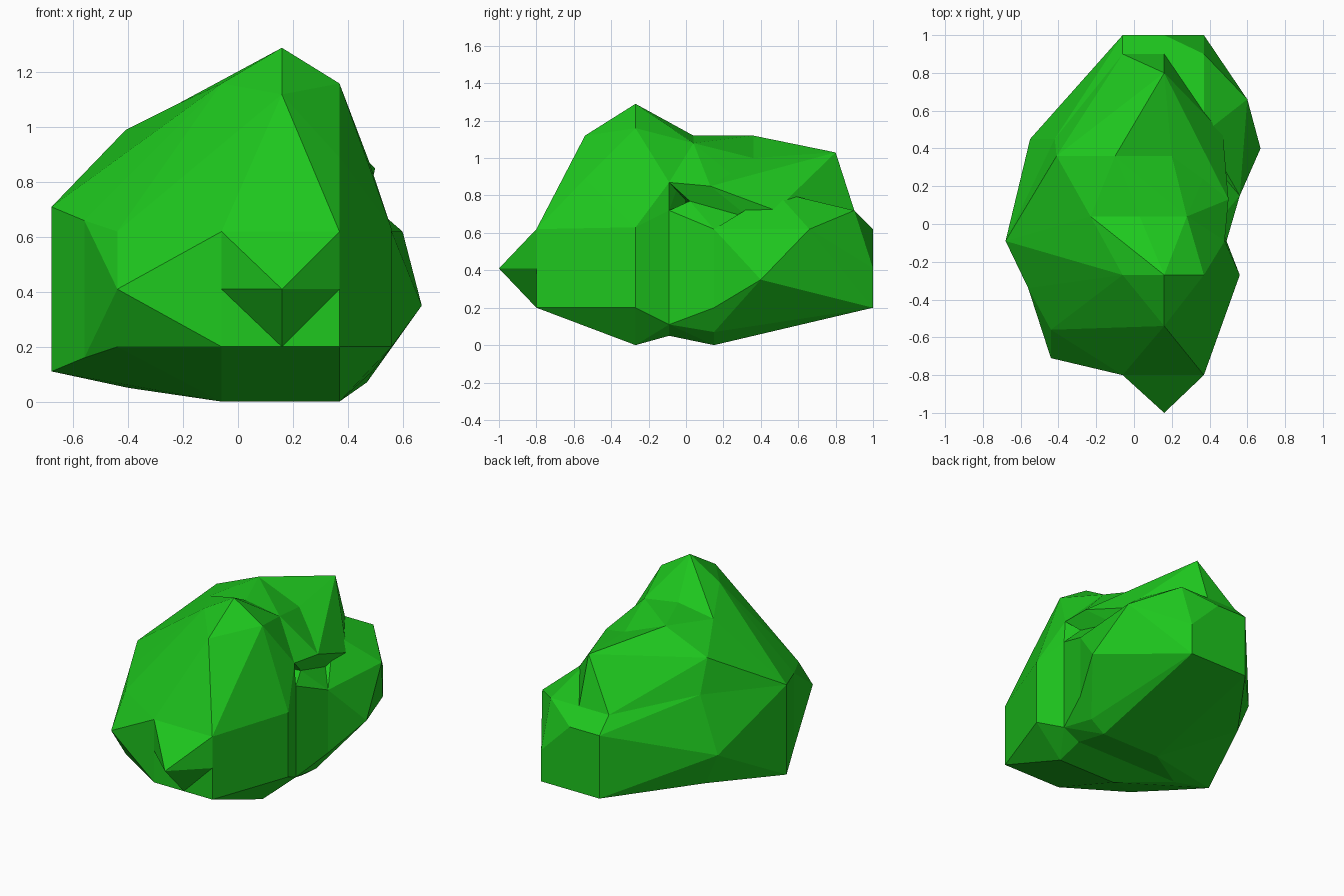
import bpy
import bmesh

# Remove the default object
default_cube = bpy.data.objects.get("Cube")
if default_cube:
    bpy.data.objects.remove(default_cube, do_unlink=True)

# One leafy green for the whole shape
leaf_green = bpy.data.materials.new("leaf_green")
leaf_green.use_nodes = True
green = (0.013, 0.57, 0.013, 1)
leaf_green.diffuse_color = green
leaf_green.node_tree.nodes["Principled BSDF"].inputs["Base Color"].default_value = green


def ring(y, *profile):
    """Place (x, z) profile points on a plane across the length of the shape."""
    return [(x, y, z) for x, z in profile]


def column(x, y, *heights):
    """Stack points above each other to form an upright edge."""
    return [(x, y, z) for z in heights]


def lobe(name, *point_groups):
    """Make a faceted convex lobe that wraps the given groups of points."""
    bm = bmesh.new()
    for point in sorted({p for group in point_groups for p in group}):
        bm.verts.new(point)
    result = bmesh.ops.convex_hull(bm, input=bm.verts)
    unused = {e for key in ("geom_interior", "geom_unused") for e in result[key]
              if isinstance(e, bmesh.types.BMVert)}
    bmesh.ops.delete(bm, geom=list(unused), context='VERTS')
    bmesh.ops.recalc_face_normals(bm, faces=bm.faces)
    mesh = bpy.data.meshes.new(name)
    bm.to_mesh(mesh)
    bm.free()
    mesh.materials.append(leaf_green)
    obj = bpy.data.objects.new(name, mesh)
    bpy.context.collection.objects.link(obj)
    return obj


# Pointed nose and the upright front wall with its undercut left corner
nose = column(0.16, -1, 0.41) + ring(-0.8, (0.16, 0.2))
wall_top = ring(-0.8, (-0.06, 0.41), (-0.06, 0.62), (0.37, 0.41), (0.37, 0.62))
wall_base = ring(-0.8, (-0.06, 0.2), (0.37, 0.2))
left_corner = column(-0.44, -0.56, 0.2, 0.62) + column(-0.44, -0.71, 0.41)

# Brow below the peak, and the widest front section with the peak
brow = ring(-0.54, (0.16, 1.12), (0.37, 0.89), (-0.06, 0.89))
peak = (ring(-0.27, (0.16, 1.29), (0.37, 1.16), (-0.06, 1.16), (0.47, 0.88),
             (0.56, 0.63), (0.56, 0.2), (0.37, 0), (-0.06, 0))
        + column(-0.56, -0.34, 0.16, 0.66))

# Narrow waist behind the peak
waist_top = ring(0.04, (0.28, 1.08), (0.03, 1.12), (-0.23, 1.08))
waist_eave = ring(-0.09, (0.48, 0.87))
waist = ring(-0.09, (-0.68, 0.71), (-0.68, 0.11), (-0.4, 0.05), (0.37, 0.05),
             (0.49, 0.11), (0.49, 0.72))

# Shoulder ridge, the eave on its right and the recess under the eave
ridge = ring(0.36, (-0.41, 0.99), (-0.1, 1.12), (0.2, 1.0))
eave = [(0.5, 0.13, 0.85), (0.47, 0.48, 0.72)]
recess = [(0.45, 0.02, 0.77), (0.45, 0.34, 0.68)]
left_shoulder = [(-0.68, -0.09, 0.71), (-0.42, 0.45, 0.78)]

# Body below the shoulder
body = (ring(0.15, (0.56, 0.62), (0.56, 0.2), (0.47, 0.07), (0.37, 0), (-0.06, 0))
        + ring(0.45, (-0.55, 0.41), (-0.46, 0.2)))

# Crest, the ledge beside it and the tail wall
crest = (ring(0.8, (0.16, 1.03), (-0.06, 0.82))
         + ring(0.9, (-0.06, 0.72), (0.16, 0.72)))
ledge = [(0.37, 0.48, 0.82), (0.37, 0.9, 0.72)]
tail = ring(1, (-0.06, 0.2), (-0.06, 0.62), (0.16, 0.62), (0.37, 0.41), (0.37, 0.2))
side_bulge = [(0.6, 0.66, 0.62), (0.67, 0.4, 0.35)]

# Overlapping lobes from front to back
lobe("nose", nose, wall_top)
lobe("front_lobe", wall_top, wall_base, left_corner, brow, peak)
lobe("waist_lobe", peak, waist, waist_top, waist_eave)
lobe("shoulder_lobe", waist_top, waist_eave, ridge, eave, recess, left_shoulder)
lobe("middle_lobe", waist, recess, body, left_shoulder)
lobe("crest_lobe", ridge, eave, recess, left_shoulder[1:], crest, ledge[:1])
lobe("back_lobe", eave[1:], recess[1:], left_shoulder[1:], body, crest[2:],
     ledge, tail, side_bulge)
